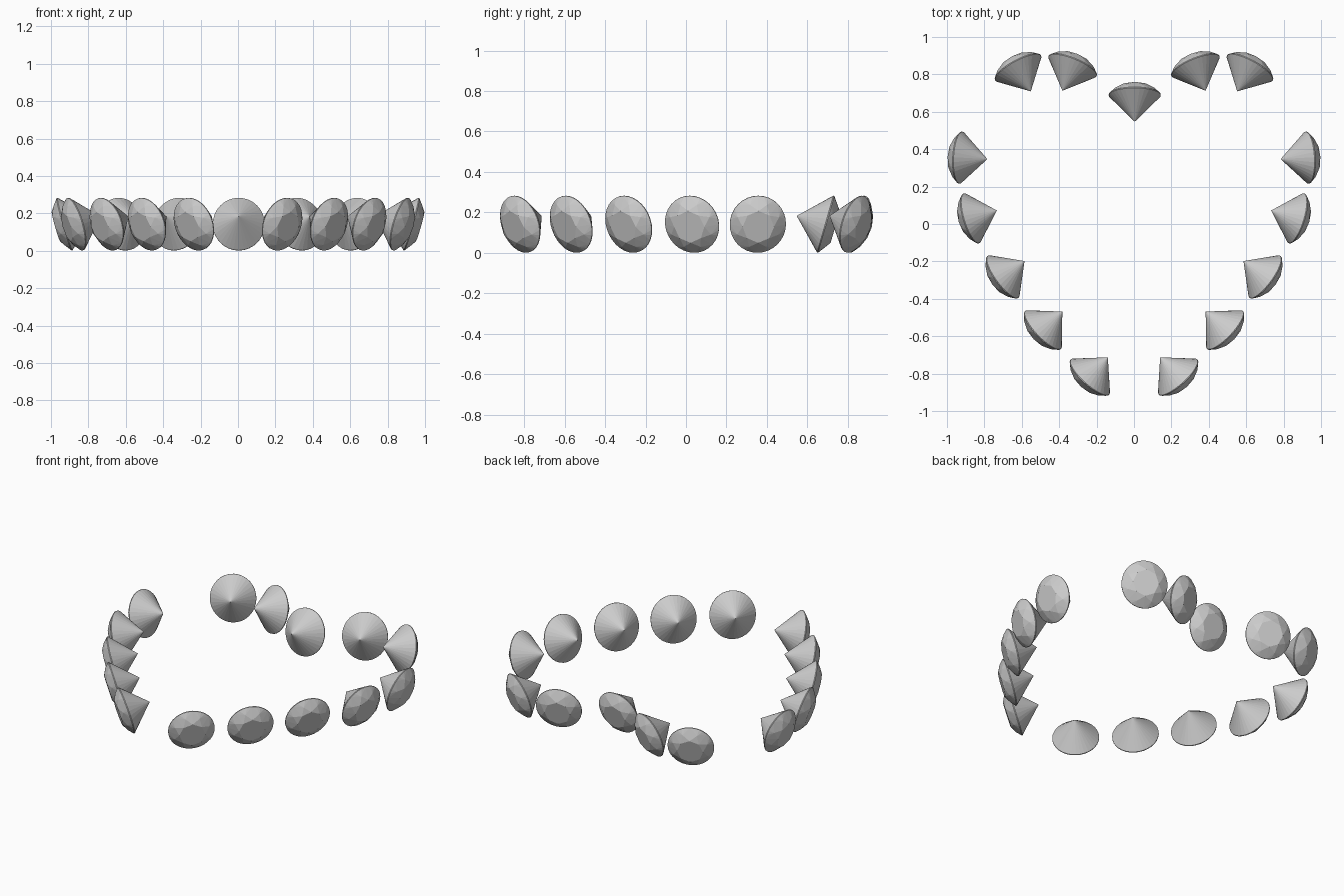
import bpy, bmesh
from math import sin, cos, pi, radians
from mathutils import Vector

if "Cube" in bpy.data.objects:
    bpy.data.objects.remove(bpy.data.objects["Cube"])

RX, RY = 0.139, 0.146          # girdle half-width and half-height
CROWN, PAVILION, BAND = 0.049, 0.149, 0.005
TILT = radians(16)             # tables lean downwards


def ring(bm, n, r, z, offset=0.0):
    for i in range(n):
        a = 2 * pi * i / n + offset
        bm.verts.new((RX * r * cos(a), RY * r * sin(a), z))


# Round brilliant cut: table, crown break, girdle band and pointed pavilion
def brilliant_mesh():
    bm = bmesh.new()
    rt, rm = 0.56, 0.80
    ring(bm, 8, rt, CROWN)
    hm = CROWN * (1 - (rm * cos(pi / 8) - rt) / (1 - rt))
    ring(bm, 8, rm, hm, pi / 8)
    ring(bm, 32, 1, BAND / 2)
    ring(bm, 32, 1, -BAND / 2)
    bm.verts.new((0, 0, -PAVILION))
    bmesh.ops.convex_hull(bm, input=bm.verts[:])
    bmesh.ops.dissolve_limit(bm, angle_limit=radians(1),
                             verts=bm.verts[:], edges=bm.edges[:])
    bmesh.ops.recalc_face_normals(bm, faces=bm.faces[:])
    me = bpy.data.meshes.new("brilliant_gem")
    bm.to_mesh(me)
    bm.free()
    return me


mesh = brilliant_mesh()


def gem(name, x, y, ax, ay):
    flat = Vector((ax, ay, 0)).normalized() * cos(TILT)
    axis = Vector((flat.x, flat.y, -sin(TILT)))
    ob = bpy.data.objects.new(name, mesh)
    ob.location = (x, y, 0.142)
    ob.rotation_mode = 'QUATERNION'
    ob.rotation_quaternion = axis.to_track_quat('Z', 'Y')
    bpy.context.collection.objects.link(ob)


# Heart layout, right half: girdle centre and outward direction in plan
half = [
    (0.328, 0.845, -0.105, 0.255),
    (0.620, 0.835, 0.130, 0.240),
    (0.927, 0.355, 0.270, 0.015),
    (0.870, 0.030, 0.260, -0.080),
    (0.701, -0.283, 0.225, -0.165),
    (0.487, -0.567, 0.205, -0.195),
    (0.236, -0.819, 0.190, -0.210),
]
for i, (x, y, ax, ay) in enumerate(half, 1):
    gem(f"gem_right_{i}", x, y, ax, ay)
    gem(f"gem_left_{i}", -x, y, -ax, ay)

# Gem in the notch of the heart
gem("gem_notch", 0.004, 0.69, 0, 1)
